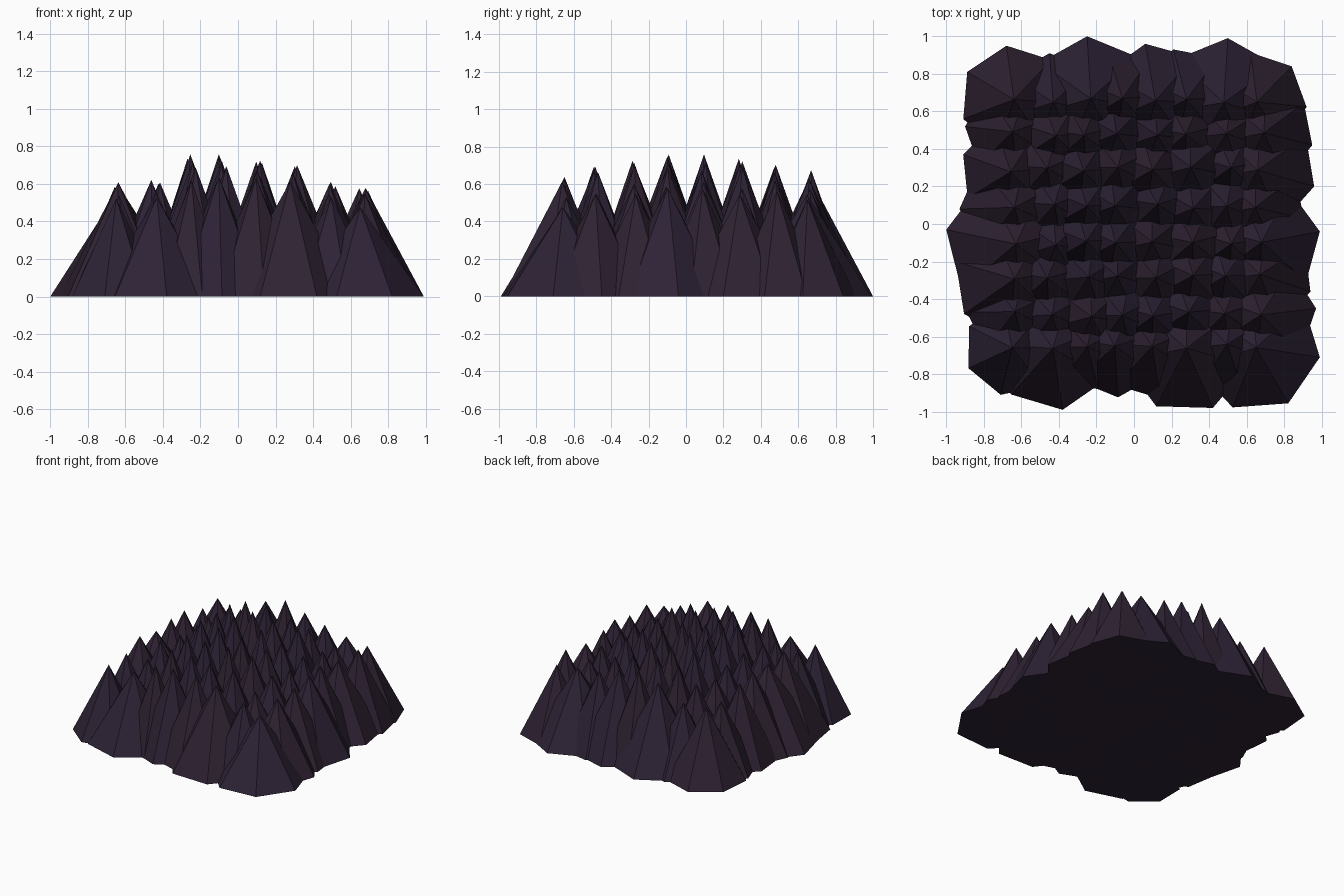
import bpy, bmesh, math, random
from mathutils import Vector

random.seed(7)
default = bpy.data.objects.get("Cube")
if default:
    bpy.data.objects.remove(default, do_unlink=True)


def make_material(name, rgb):
    mat = bpy.data.materials.new(name)
    mat.use_nodes = True
    mat.diffuse_color = (*rgb, 1)
    bsdf = mat.node_tree.nodes["Principled BSDF"]
    bsdf.inputs["Base Color"].default_value = (*rgb, 1)
    bsdf.inputs["Roughness"].default_value = 0.9
    return mat


materials = [make_material("dark violet rock", (0.026, 0.016, 0.035)),
             make_material("dark plum rock", (0.028, 0.016, 0.032))]

SIDES = 7
columns = [-0.64, -0.44, -0.25, -0.08, 0.12, 0.30, 0.50, 0.67]
ridge_heights = [0.63, 0.65, 0.76, 0.78, 0.77, 0.72, 0.64, 0.62]
rows = [-0.65, -0.48, -0.28, -0.10, 0.09, 0.29, 0.48, 0.66]

# Ground corners that shape the outline; the nearest spike turns to meet each
outline = [(-0.68, 0.95), (-0.45, 0.91), (-0.25, 1.0), (0.06, 0.96),
           (0.21, 0.93), (0.5, 0.99), (0.84, 0.84), (0.95, 0.42),
           (0.96, 0.2), (0.99, -0.04), (0.94, -0.36), (0.97, -0.45),
           (0.99, -0.71), (0.42, -0.98), (0.14, -0.93), (-0.19, -0.88),
           (-0.38, -0.99), (-0.71, -0.91), (-0.89, -0.47), (-0.95, -0.2),
           (-1.0, -0.03), (-0.93, 0.08), (-0.91, 0.37), (-0.90, 0.52)]


def make_spike(name, centre, radius, turn, height, mat):
    """Seven-sided pointed rock standing on the ground."""
    bm = bmesh.new()
    ring = []
    for i in range(SIDES):
        a = turn + math.tau * i / SIDES
        ring.append(bm.verts.new((radius * math.cos(a), radius * math.sin(a), 0)))
    tip = bm.verts.new((0, 0, height))
    for i in range(SIDES):
        bm.faces.new((ring[i], ring[(i + 1) % SIDES], tip))
    bm.faces.new(ring[::-1])
    mesh = bpy.data.meshes.new(name)
    bm.to_mesh(mesh)
    bm.free()
    mesh.materials.append(mat)
    obj = bpy.data.objects.new(name, mesh)
    obj.location = (centre.x, centre.y, 0)
    bpy.context.collection.objects.link(obj)


# Spike centres on a slightly uneven grid
centres = [Vector((x + random.uniform(-0.025, 0.025), y + random.uniform(-0.015, 0.015)))
           for y in rows for x in columns]
targets = {}
for point in map(Vector, outline):
    nearest = min(range(len(centres)), key=lambda i: (centres[i] - point).length)
    targets[nearest] = point - centres[nearest]

# Spikes, tallest along the middle and falling away to the front and back
for i, centre in enumerate(centres):
    ridge = ridge_heights[i % len(columns)]
    height = ridge - 0.2 * centre.y ** 2 - random.uniform(0, 0.06)
    radius = random.uniform(0.25, 0.29)
    turn = random.uniform(0, math.tau)
    if i in targets:
        radius = targets[i].length
        turn = math.atan2(targets[i].y, targets[i].x)
    make_spike(f"rock_spike_{i + 1}", centre, radius, turn, height,
               random.choice(materials))
